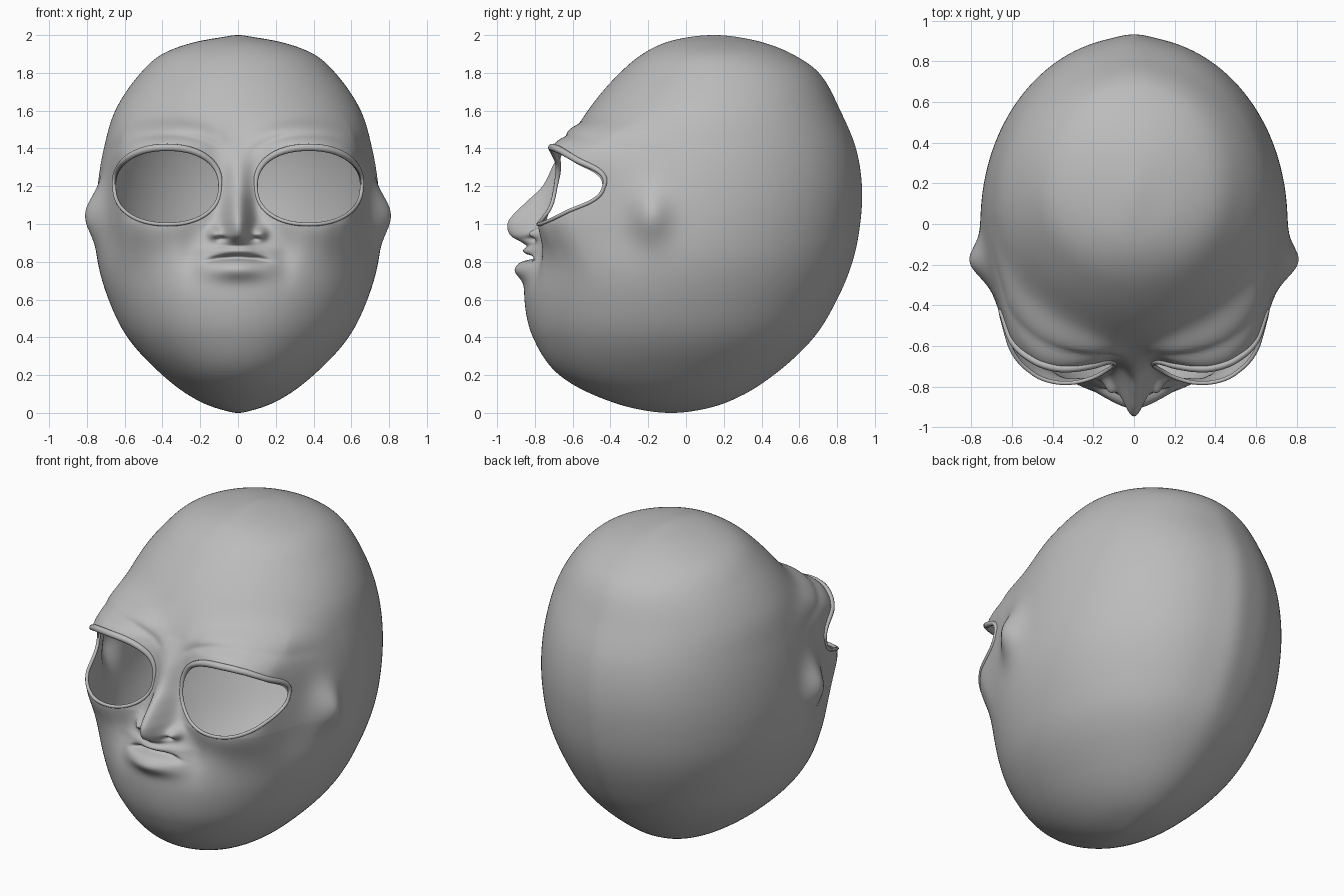
import bpy, bmesh
from math import sin, cos, pi, acos, exp

old = bpy.data.objects.get("Cube")
if old:
    bpy.data.objects.remove(old)

skin = bpy.data.materials.new("plain_grey")
skin.use_nodes = True
GREY = (0.5, 0.5, 0.5, 1)
skin.diffuse_color = GREY
skin.node_tree.nodes["Principled BSDF"].inputs["Base Color"].default_value = GREY


def spline(table, key):
    """Smooth interpolation through rows of (key, value, ...)."""
    key = min(max(key, table[0][0]), table[-1][0])
    i = 0
    while i < len(table) - 2 and key > table[i + 1][0]:
        i += 1
    a, b = table[i], table[i + 1]
    before, after = table[max(i - 1, 0)], table[min(i + 2, len(table) - 1)]
    h = b[0] - a[0]
    s = (key - a[0]) / h
    result = []
    for k in range(1, len(a)):
        ma = (b[k] - before[k]) / (b[0] - before[0]) * h
        mb = (after[k] - a[k]) / (after[0] - a[0]) * h
        result.append(a[k] * (1 + 2 * s) * (1 - s) ** 2 + ma * s * (1 - s) ** 2
                      + b[k] * s * s * (3 - 2 * s) + mb * s * s * (s - 1))
    return result


def bump(u, v, u0, v0, su, sv):
    return exp(-((u - u0) / su) ** 2 - ((v - v0) / sv) ** 2)


def ease(value):
    value = min(1, max(0, value))
    return value * value * (3 - 2 * value)


# Skull outline: height, half width, front y, back y
SKULL = [(0, 0, -.08, -.08), (.01, .06, -.2, .04), (.05, .18, -.37, .2),
         (.2, .4, -.67, .46), (.4, .585, -.81, .67), (.6, .685, -.855, .79),
         (.8, .742, -.84, .87), (1, .755, -.78, .91), (1.2, .743, -.715, .92),
         (1.4, .71, -.64, .89), (1.6, .65, -.52, .81), (1.8, .515, -.35, .7),
         (1.9, .4, -.23, .56), (1.96, .24, -.11, .41), (1.99, .08, .02, .27),
         (2, 0, .15, .15)]
SKULL = [(acos(1 - row[0]), *row[1:]) for row in SKULL]

# Nose: height, how far it stands out, half width
NOSE = [(.88, 0, .08), (.905, .06, .08), (.94, .13, .08), (1, .165, .075),
        (1.05, .15, .068), (1.12, .1, .06), (1.2, .045, .055),
        (1.32, .025, .06), (1.45, 0, .08)]

# Depth of the eye rim across the face
RIM = [(0, -.7), (.1, -.69), (.2, -.725), (.3, -.745), (.4, -.74), (.5, -.7),
       (.6, -.6), (.65, -.45), (.7, -.28), (.76, -.02)]
EYE_X, EYE_Z, EYE_W, EYE_H, EYE_N = .375, 1.195, .277, .195, 2.2


def eye_radius(x, z):
    return (abs((abs(x) - EYE_X) / EYE_W) ** EYE_N
            + abs((z - EYE_Z) / EYE_H) ** EYE_N) ** (1 / EYE_N)


def rim_depth(x, z):
    return spline(RIM, abs(x))[0] + .18 * (min(max(z, 1), 1.4) - 1.2)


def sculpt_front(x, y, z):
    """Depth of the face with eye sockets, brow, nose and mouth."""
    ax = abs(x)
    r = eye_radius(x, z)
    front = min(1, max(0, -y / .25)) * ease(ax / .1)
    reach = .6 + .7 * ax * ease((EYE_Z - z) / .2)
    socket = exp(-(max(0, r - 1) / reach) ** 2) * front
    y += (rim_depth(x, z) - y) * socket
    if z > EYE_Z:                                   # fold above the upper lid
        lift = ease((z - EYE_Z) / .15) * ease(ax / .25) * front
        y += lift * (.012 * exp(-((r - 1.42) / .08) ** 2)
                     - .02 * exp(-((r - 1.65) / .16) ** 2))
    if NOSE[0][0] < z < NOSE[-1][0]:
        height, width = spline(NOSE, z)
        y -= height * exp(-(ax / width) ** 2)
    y -= .06 * bump(ax, z, .12, .95, .035, .034)    # nostril wings
    y += .03 * bump(ax, z, .085, .922, .03, .012)   # nostrils
    y -= .035 * bump(ax, z, 0, .862, .13, .024)     # upper lip
    y -= .06 * bump(ax, z, 0, .76, .15, .055)       # lower lip
    y += .06 * bump(ax * ax, z + ax * ax * .6, 0, .822, .022, .014)  # mouth line
    y += .02 * bump(ax, z, .25, .82, .06, .12)      # hollow beside the mouth
    return y


# Head: rings from chin to crown
RINGS, COLS = 250, 300
bm = bmesh.new()
rows = []
front_verts = set()
for i in range(1, RINGS):
    s = pi * i / RINGS
    t = s + .25 * sin(2 * s)
    z = 1 - cos(t)
    half, yf, yb = spline(SKULL, t)
    mid = (yf + yb) / 2 - .06 * sin(t) ** 2
    row = []
    for j in range(COLS):
        u = 2 * j / COLS - 1
        a = pi * u - .5 * sin(pi * u)
        depth = (mid - yf) if cos(a) > 0 else (yb - mid)
        v = bm.verts.new((half * sin(a), mid - depth * cos(a), z))
        if cos(a) > 0:
            front_verts.add(v)
        row.append(v)
    rows.append(row)
for low, high in zip(rows, rows[1:]):
    for j in range(COLS):
        k = (j + 1) % COLS
        bm.faces.new((low[j], low[k], high[k], high[j]))
chin = bm.verts.new((0, SKULL[0][2], 0))
crown = bm.verts.new((0, SKULL[-1][2], 2))
for j in range(COLS):
    k = (j + 1) % COLS
    bm.faces.new((chin, rows[0][k], rows[0][j]))
    bm.faces.new((crown, rows[-1][j], rows[-1][k]))

# Eye openings, with their edges drawn onto a clean outline
hole = []
for f in bm.faces:
    c = f.calc_center_median()
    if c.y < -.1 and eye_radius(c.x, c.z) < 1:
        hole.append(f)
bmesh.ops.delete(bm, geom=hole, context='FACES')
for v in {v for e in bm.edges if e.is_boundary for v in e.verts}:
    side = 1 if v.co.x > 0 else -1
    scale = 1 / eye_radius(v.co.x, v.co.z)
    v.co.x = side * (EYE_X + (abs(v.co.x) - EYE_X) * scale)
    v.co.z = EYE_Z + (v.co.z - EYE_Z) * scale

# Face relief, ears and the faint ridge down the back
for v in bm.verts:
    x, y, z = v.co
    if v in front_verts:
        v.co.y = sculpt_front(x, y, z)
    elif y > .3:
        v.co.y += .012 * exp(-(x / .09) ** 2) * sin(pi * z / 2)
    if abs(x) > .5:
        ear = .08 * bump(v.co.y, z, -.19, 1.05, .1, .14)
        v.co.x += ear if x > 0 else -ear

mesh = bpy.data.meshes.new("head")
bm.to_mesh(mesh)
bm.free()
mesh.materials.append(skin)
head = bpy.data.objects.new("head", mesh)
bpy.context.collection.objects.link(head)
mesh.shade_smooth()

# Eyelids: thin rounded rims, heavier along the top
STEPS = 96
for name, side in (("left_eyelid", 1), ("right_eyelid", -1)):
    curve = bpy.data.curves.new(name, 'CURVE')
    curve.dimensions = '3D'
    curve.bevel_depth = .01
    curve.bevel_resolution = 3
    path = curve.splines.new('POLY')
    path.points.add(STEPS - 1)
    path.use_cyclic_u = True
    path.use_smooth = True
    for i, p in enumerate(path.points):
        a = 2 * pi * i / STEPS
        top = max(0, sin(a))
        r = 1.01 + .07 * top
        r /= eye_radius(EYE_X + EYE_W * cos(a), EYE_Z + EYE_H * sin(a))
        x = EYE_X + EYE_W * cos(a) * r
        z = EYE_Z + EYE_H * sin(a) * r
        p.co = (side * x, rim_depth(x, z), z, 1)
        p.radius = 1 + top
    curve.materials.append(skin)
    lid = bpy.data.objects.new(name, curve)
    bpy.context.collection.objects.link(lid)
